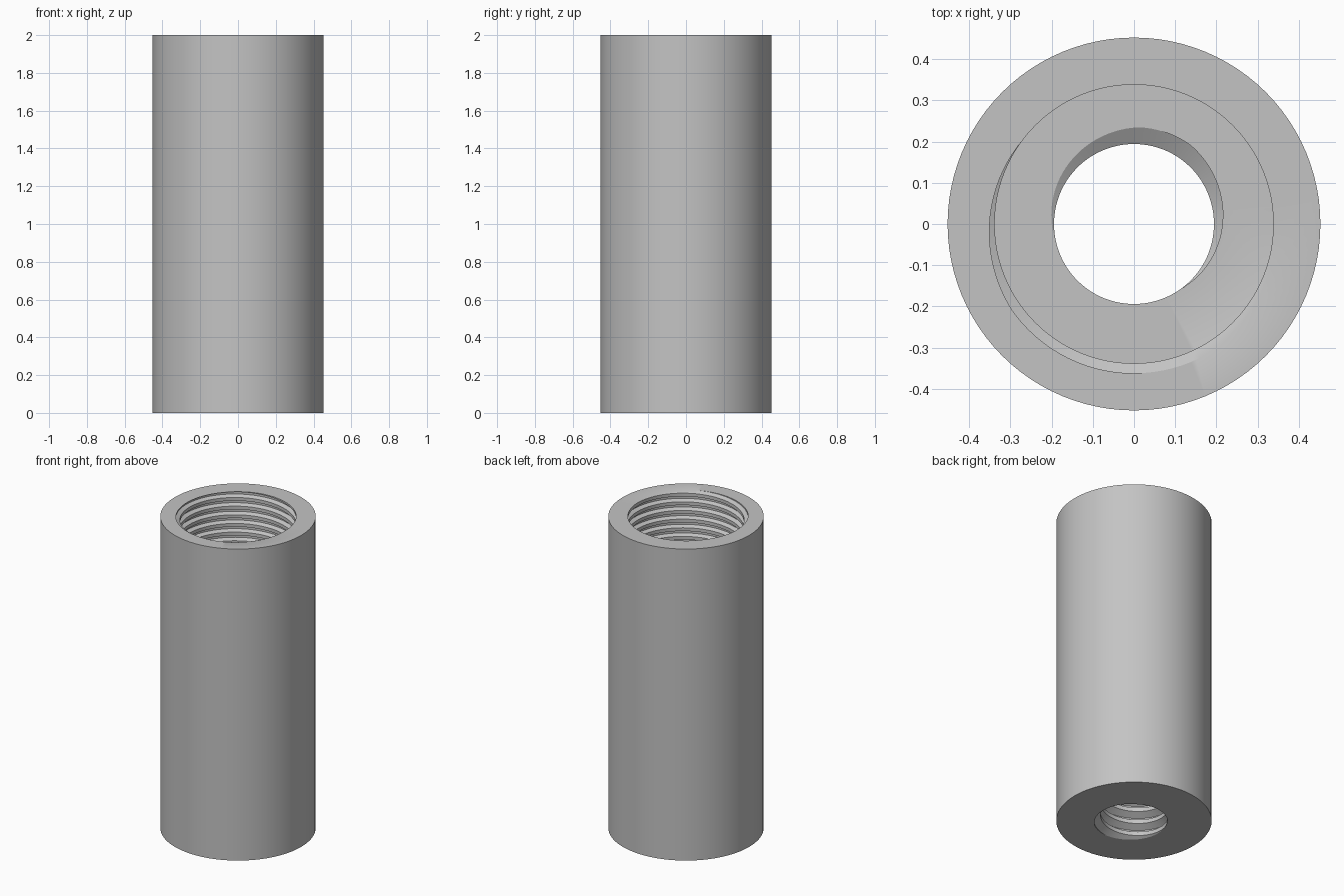
import bpy, bmesh
from math import cos, sin, radians, tau, ceil

if "Cube" in bpy.data.objects:
    bpy.data.objects.remove(bpy.data.objects["Cube"], do_unlink=True)

SEG = 96
HEIGHT = 2.0
SHELF = 1.0
OUTER = 0.452

steel = bpy.data.materials.new("grey_steel")
steel.use_nodes = True
colour = (0.55, 0.55, 0.55, 1)
steel.diffuse_color = colour
steel.node_tree.nodes["Principled BSDF"].inputs["Base Color"].default_value = colour


def add_threaded_bore(target, z0, z1, minor, depth, pitch, phase, half, root):
    """Helical wall trimmed flat at z0 and z1; the groove centre meets z0 at angle phase."""
    major = minor + depth
    profile = [(-half, minor), (-root, major), (root, major), (half, minor), (1 - half, minor)]
    bm = bmesh.new()
    turns = ceil((z1 - z0) / pitch) + 4
    previous = None
    for i in range(turns * SEG + 1):
        a = tau * i / SEG
        lift = z0 + pitch * (i / SEG - 2)
        row = [bm.verts.new((r * cos(a + phase), r * sin(a + phase), lift + t * pitch))
               for t, r in profile]
        if previous:
            for k in range(len(profile) - 1):
                bm.faces.new((previous[k], row[k], row[k + 1], previous[k + 1]))
        previous = row
    bmesh.ops.remove_doubles(bm, verts=bm.verts, dist=1e-5)
    for z, direction in ((z0, -1), (z1, 1)):
        bmesh.ops.bisect_plane(bm, geom=bm.verts[:] + bm.edges[:] + bm.faces[:], dist=1e-6,
                               plane_co=(0, 0, z), plane_no=(0, 0, direction),
                               clear_outer=True)
    part = bpy.data.meshes.new("bore_part")
    bm.to_mesh(part)
    bm.free()
    target.from_mesh(part)
    bpy.data.meshes.remove(part)


body = bmesh.new()

# Outer wall
bmesh.ops.create_cone(body, cap_ends=False, segments=SEG, radius1=OUTER, radius2=OUTER,
                      depth=HEIGHT)
bmesh.ops.translate(body, verts=body.verts, vec=(0, 0, HEIGHT / 2))

# Narrow coarse thread below, wide fine thread above
add_threaded_bore(body, 0, SHELF, 0.194, 0.041, SHELF / 12.39, radians(-70), 0.345, 0.045)
add_threaded_bore(body, SHELF, HEIGHT, 0.338, 0.024, 1 / 18, radians(-105), 0.31, 0.11)

# Flat rings: bottom end, inner shelf, top end
for level in (0, SHELF, HEIGHT):
    rim = [e for e in body.edges if e.is_boundary
           and all(abs(v.co.z - level) < 1e-4 for v in e.verts)]
    bmesh.ops.triangle_fill(body, use_beauty=True, use_dissolve=False, edges=rim,
                            normal=(0, 0, 1))
bmesh.ops.recalc_face_normals(body, faces=body.faces)

mesh = bpy.data.meshes.new("threaded_sleeve")
body.to_mesh(mesh)
body.free()
mesh.materials.append(steel)
sleeve = bpy.data.objects.new("threaded_sleeve", mesh)
bpy.context.collection.objects.link(sleeve)

bpy.ops.object.select_all(action="DESELECT")
sleeve.select_set(True)
bpy.context.view_layer.objects.active = sleeve
bpy.ops.object.shade_smooth_by_angle(angle=radians(25))
